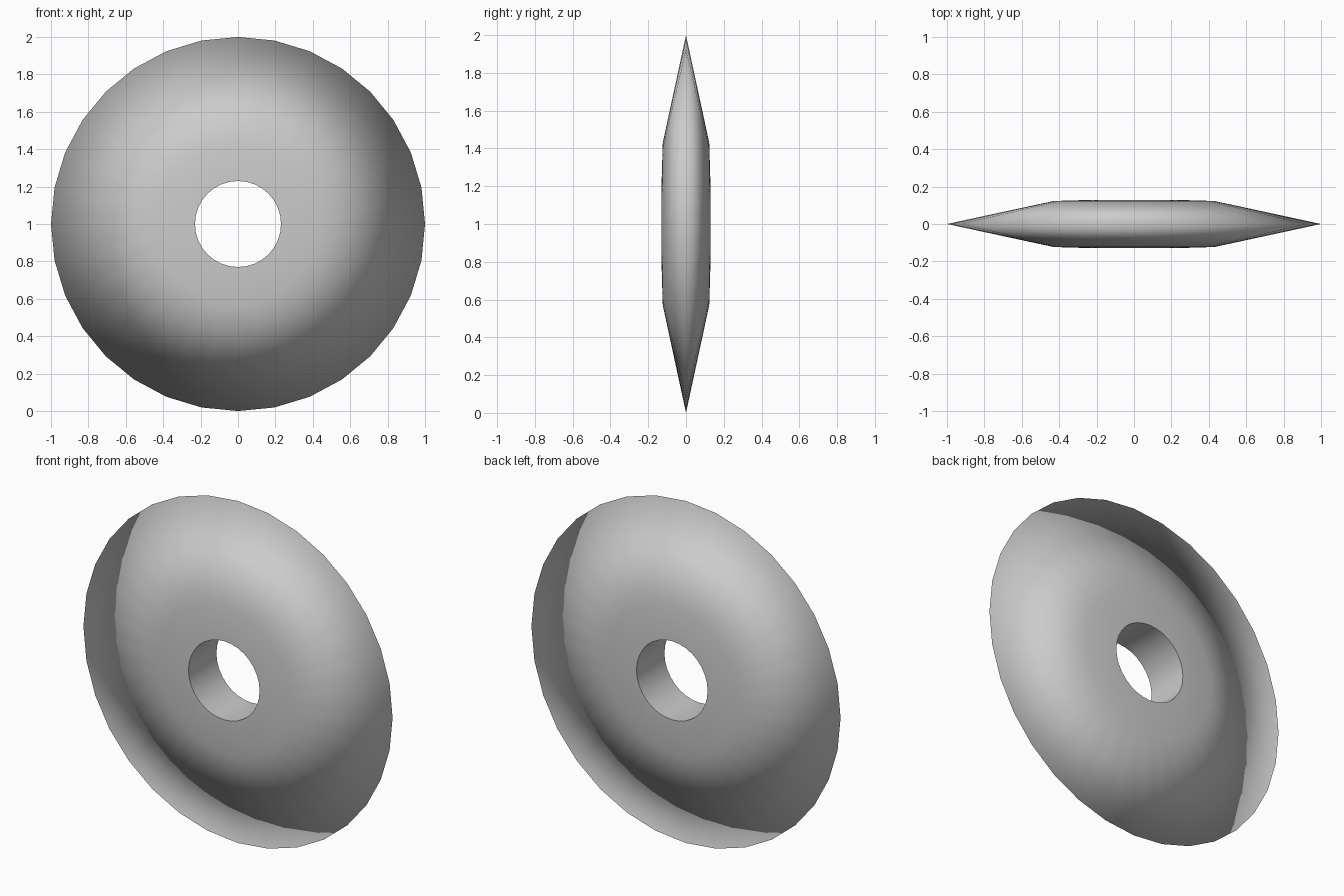
import bpy, bmesh, math

if "Cube" in bpy.data.objects:
    bpy.data.objects.remove(bpy.data.objects["Cube"])

SIDES = 32
# Closed profile (radius, y): front hole lip, front crown, knife rim, back crown, back hole lip
PROFILE = [(0.23, -0.129), (0.43, -0.123), (1.0, 0.0), (0.43, 0.123), (0.23, 0.129)]

bm = bmesh.new()


def ring(r, y):
    steps = [2 * math.pi * i / SIDES for i in range(SIDES)]
    return [bm.verts.new((r * math.cos(a), y, r * math.sin(a))) for a in steps]


# Disc body and hole wall, lathed around the y axis
rings = [ring(r, y) for r, y in PROFILE]
for k, a in enumerate(rings):
    b = rings[(k + 1) % len(rings)]
    for i in range(SIDES):
        j = (i + 1) % SIDES
        bm.faces.new((a[i], a[j], b[j], b[i])).smooth = True
bmesh.ops.recalc_face_normals(bm, faces=bm.faces)

# Crisp hole lips; the outer rim stays smooth
for lip in (rings[0], rings[-1]):
    for i in range(SIDES):
        bm.edges.get((lip[i], lip[(i + 1) % SIDES])).smooth = False

mesh = bpy.data.meshes.new("pierced_disc")
bm.to_mesh(mesh)
bm.free()
disc = bpy.data.objects.new("pierced_disc", mesh)
disc.location.z = 1.0
bpy.context.collection.objects.link(disc)
